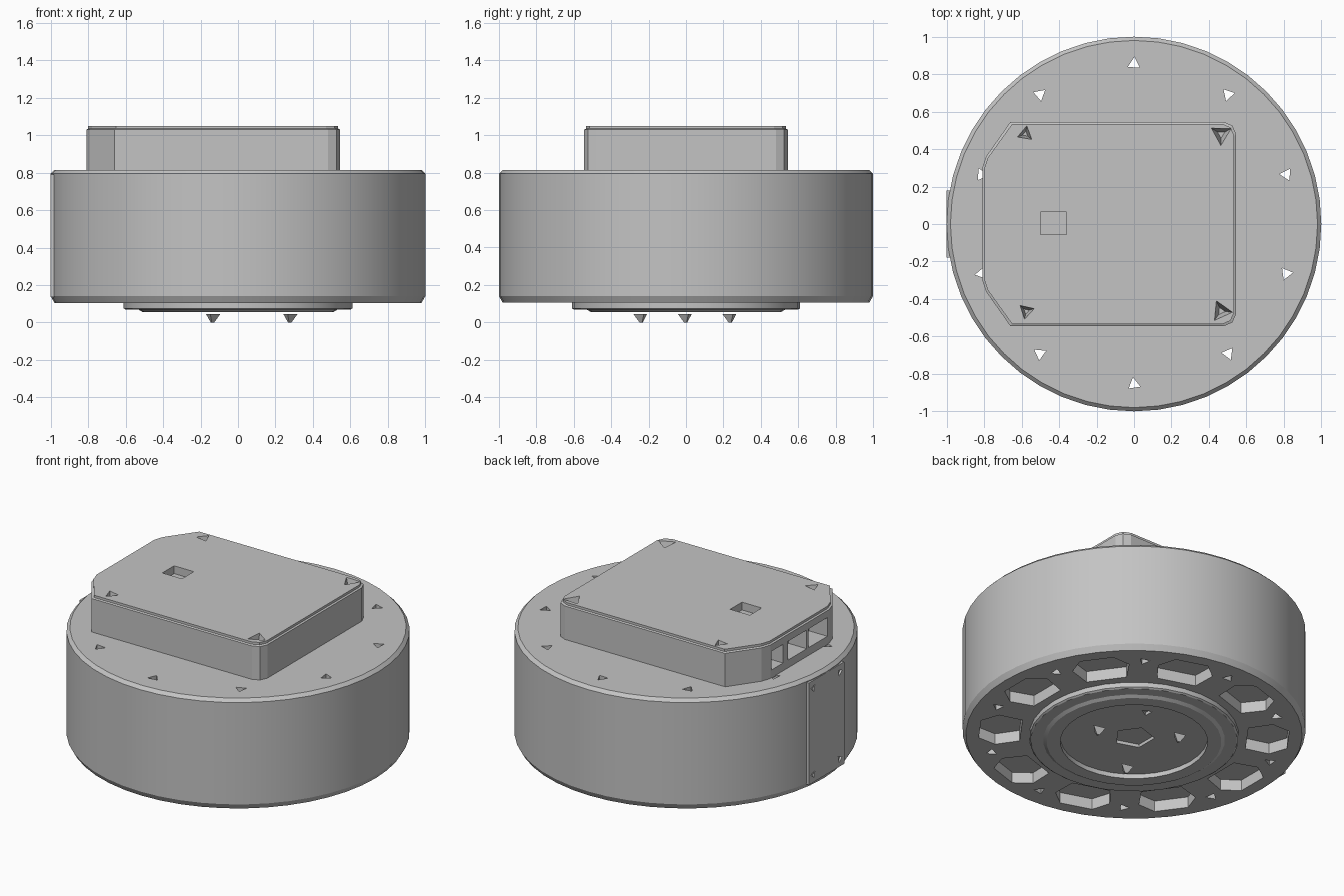
import bpy, bmesh, math
from mathutils import Matrix, Vector

if "Cube" in bpy.data.objects:
    bpy.data.objects.remove(bpy.data.objects["Cube"])

grey = bpy.data.materials.new("light_grey")
grey.diffuse_color = (0.55, 0.55, 0.55, 1)
grey.use_nodes = True
grey.node_tree.nodes["Principled BSDF"].inputs["Base Color"].default_value = grey.diffuse_color


def loft(bm, rings):
    """Skin a stack of equal-sized point rings and cap both ends."""
    loops = [[bm.verts.new(p) for p in ring] for ring in rings]
    n = len(loops[0])
    for a, b in zip(loops, loops[1:]):
        for i in range(n):
            j = (i + 1) % n
            bm.faces.new((a[i], a[j], b[j], b[i]))
    bm.faces.new(loops[0][::-1])
    bm.faces.new(loops[-1])


def prism(bm, pts, z0, z1, m=Matrix(), taper=1.0):
    """Extrude a flat outline; taper scales the lower end about its middle."""
    c = sum((Vector((x, y, 0)) for x, y in pts), Vector()) / len(pts)
    low = [c + (Vector((x, y, 0)) - c) * taper for x, y in pts]
    loft(bm, [[m @ (p + Vector((0, 0, z0))) for p in low],
              [m @ Vector((x, y, z1)) for x, y in pts]])


def ngon(n, r, cx=0, cy=0, turn=0):
    return [(cx + r * math.cos(turn + 2 * math.pi * i / n),
             cy + r * math.sin(turn + 2 * math.pi * i / n)) for i in range(n)]


def rect(x0, x1, y0, y1):
    return [(x0, y0), (x1, y0), (x1, y1), (x0, y1)]


def finish(name, bm):
    bmesh.ops.recalc_face_normals(bm, faces=bm.faces)
    me = bpy.data.meshes.new(name)
    bm.to_mesh(me)
    bm.free()
    me.materials.append(grey)
    ob = bpy.data.objects.new(name, me)
    bpy.context.collection.objects.link(ob)
    return ob


def lathe(name, profile, n):
    bm = bmesh.new()
    loft(bm, [[(x, y, z) for x, y in ngon(n, r)] for r, z in profile])
    return finish(name, bm)


def activate(ob):
    bpy.ops.object.select_all(action='DESELECT')
    ob.select_set(True)
    bpy.context.view_layer.objects.active = ob


def cut(ob, cutter_bm):
    cutter = finish("cutter", cutter_bm)
    cutter.hide_render = True
    mod = ob.modifiers.new("cut", 'BOOLEAN')
    mod.operation = 'DIFFERENCE'
    mod.solver = 'EXACT'
    mod.object = cutter
    activate(ob)
    bpy.ops.object.modifier_apply(modifier=mod.name)
    bpy.data.objects.remove(cutter)


def smooth(ob):
    activate(ob)
    bpy.ops.object.shade_smooth_by_angle(angle=math.radians(20))


# Main drum with chamfered rims
drum = lathe("drum", [(0.98, 0.105), (1, 0.14), (1, 0.795), (0.98, 0.815)], 48)
holes = bmesh.new()
pocket = [(0.66, -0.12), (0.8, -0.17), (0.9, -0.1),
          (0.9, 0.1), (0.8, 0.17), (0.66, 0.12)]
for i in range(10):
    a = math.radians(36 * i)
    # Underside pocket, then the through hole between pockets
    prism(holes, pocket, 0.05, 0.175, Matrix.Rotation(a, 4, 'Z'))
    b = a + math.radians(18)
    prism(holes, ngon(3, 0.037, 0.855 * math.cos(b), 0.855 * math.sin(b), 1 + 1.3 * i), 0.0, 0.9)
cut(drum, holes)
smooth(drum)

# Stepped flange under the drum with a shallow recess
flange = lathe("bottom_flange", [(0.43, 0.085), (0.43, 0.056), (0.51, 0.056), (0.53, 0.068),
                                 (0.6, 0.068), (0.61, 0.075), (0.61, 0.11)], 32)
holes = bmesh.new()
prism(holes, ngon(5, 0.12), 0.0, 0.105)
prism(holes, ngon(3, 0.035, 0.13, 0.27), 0.0, 0.105)
cut(flange, holes)
smooth(flange)

# Three small pointed feet below the flange
bm = bmesh.new()
for i in range(3):
    a = 2 * math.pi * i / 3
    prism(bm, ngon(3, 0.045, 0.275 * math.cos(a), 0.275 * math.sin(a), a + 0.3), 0.0, 0.045, taper=0.25)
finish("pointed_feet", bm)

# Side access plate with four corner holes
bm = bmesh.new()
prism(bm, rect(-1.0, -0.95, -0.18, 0.18), 0.135, 0.79)
plate = finish("side_plate", bm)
holes = bmesh.new()
side = Matrix.Rotation(math.radians(-90), 4, 'Y')  # local z becomes -x, local x becomes z
for z in (0.185, 0.74):
    for y in (-0.135, 0.135):
        prism(holes, ngon(3, 0.035, z, y, y * 10), 0.965, 1.05, side, 0.5)
cut(plate, holes)

# Control housing on top, with cut left corners and an inset lid rim
half = [(0.48, 0.545), (-0.66, 0.545), (-0.79, 0.36), (-0.81, 0.30)]
outline = [(0.545, 0.48), (0.525, 0.525)] + half
outline += [(x, -y) for x, y in reversed(outline)]
bm = bmesh.new()


def ring(z, d=0.0):
    return [(x - d * (1 if x > 0 else -1), y * (1 - d / 0.545), z) for x, y in outline]


loft(bm, [ring(0.81), ring(1.03), ring(1.035, 0.01), ring(1.05, 0.01)])
housing = finish("top_housing", bm)
holes = bmesh.new()
# Corner screw pits
for x, y, r, t in ((-0.58, 0.48, 0.055, 1.4), (0.465, 0.48, 0.075, 0.5),
                   (-0.575, -0.465, 0.055, 2.4), (0.465, -0.465, 0.075, 2.0)):
    prism(holes, ngon(3, r, x, y, t), 0.97, 1.08, taper=0.3)
# Lid window with a tiny inner hole
prism(holes, rect(-0.5, -0.36, -0.055, 0.065), 1.0, 1.1)
prism(holes, rect(-0.405, -0.385, -0.01, 0.015), 0.97, 1.001)
# Connector ports in the left wall
for y0, y1 in ((0.17, 0.29), (-0.07, 0.12), (-0.28, -0.09)):
    prism(holes, rect(0.865, 0.985, y0, y1), 0.68, 0.9, side)
cut(housing, holes)
